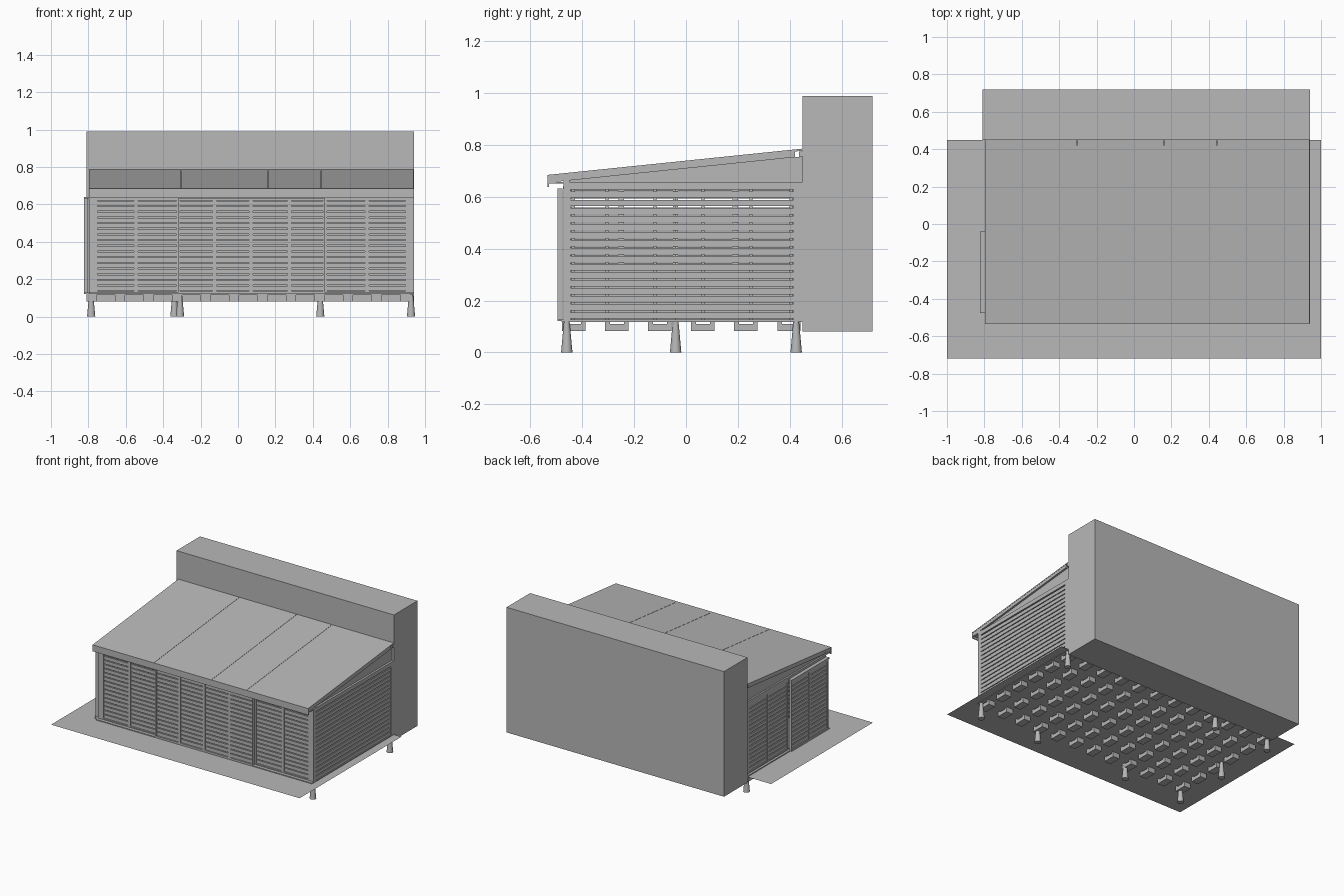
import bpy, bmesh
from mathutils import Matrix, Vector

cube = bpy.data.objects.get("Cube")
if cube:
    bpy.data.objects.remove(cube, do_unlink=True)

grey = bpy.data.materials.new("plain_grey")
grey.use_nodes = True
grey.diffuse_color = (0.48, 0.48, 0.48, 1)
grey.node_tree.nodes["Principled BSDF"].inputs["Base Color"].default_value = grey.diffuse_color


def finish(name, bm):
    bmesh.ops.recalc_face_normals(bm, faces=bm.faces)
    mesh = bpy.data.meshes.new(name)
    bm.to_mesh(mesh)
    bm.free()
    mesh.materials.append(grey)
    obj = bpy.data.objects.new(name, mesh)
    bpy.context.collection.objects.link(obj)
    return obj


def boxes(name, items):
    """One object from boxes given as ((x0, x1), (y0, y1), (z0, z1))."""
    bm = bmesh.new()
    for spans in items:
        mid = Vector([(a + b) / 2 for a, b in spans])
        size = [b - a for a, b in spans]
        bmesh.ops.create_cube(bm, size=1, matrix=Matrix.Translation(mid) @ Matrix.Diagonal((*size, 1)))
    return finish(name, bm)


def side_profile(name, points, x_spans):
    """Extrude a (y, z) outline along x, once for each span."""
    bm = bmesh.new()
    for x0, x1 in x_spans:
        face = bm.faces.new([bm.verts.new((x0, y, z)) for y, z in points])
        new = bmesh.ops.extrude_face_region(bm, geom=[face])["geom"]
        bmesh.ops.translate(bm, vec=(x1 - x0, 0, 0), verts=[v for v in new if isinstance(v, bmesh.types.BMVert)])
    return finish(name, bm)


def louver_panel(name, along_x, span, depth, bottom=0.128, top=0.632, stile=0.01):
    """Framed panel filled with evenly spaced horizontal slats."""
    a, b = span
    mid = sum(depth) / 2
    parts = [((a, a + stile), depth, (bottom, top)), ((b - stile, b), depth, (bottom, top)),
             ((a, b), depth, (top - 0.01, top)), ((a, b), depth, (bottom, bottom + 0.008))]
    step = (top - bottom - 0.018) / 16
    for i in range(16):
        z = bottom + 0.008 + i * step
        parts.append(((a + stile, b - stile), (mid - 0.005, mid + 0.005), (z + 0.003, z + step - 0.003)))
    if not along_x:
        parts = [(d, s, z) for s, d, z in parts]
    return boxes(name, parts)


def roof_z(y):
    return 0.685 + (y + 0.533) * 0.103


# Rear volume
boxes("rear_block", [((-0.81, 0.94), (0.45, 0.72), (0.08, 0.99))])

# Ground sheet and house floor
bm = bmesh.new()
bm.faces.new([bm.verts.new(p) for p in ((-1, -0.72, 0.12), (1, -0.72, 0.12), (1, 0.45, 0.12), (-1, 0.45, 0.12))])
finish("ground_sheet", bm)
boxes("floor_slab", [((-0.81, 0.94), (-0.48, 0.449), (0.117, 0.127))])

# Grid of hollow-topped support blocks below the floor
blocks = []
for i in range(12):
    for j in range(6):
        x = -0.81 + i * 0.1525
        y = -0.478 + j * 0.166
        blocks.append(((x, x + 0.053), (y, y + 0.09), (0.082, 0.109)))
        for s in (0, 0.072):
            blocks.append(((x, x + 0.053), (y + s, y + s + 0.018), (0.109, 0.117)))
boxes("floor_blocks", blocks)

# Tapered round feet
for n, (x, y) in enumerate([(-0.785, -0.46), (-0.31, -0.46), (0.44, -0.46), (0.925, -0.46),
                            (-0.785, -0.04), (-0.785, 0.425), (-0.34, 0.425), (0.925, 0.425)]):
    bm = bmesh.new()
    bmesh.ops.create_cone(bm, cap_ends=True, segments=20, radius1=0.022, radius2=0.011, depth=0.12,
                          matrix=Matrix.Translation((x, y, 0.06)))
    foot = finish(f"foot_{n + 1}", bm)
    for p in foot.data.polygons:
        p.use_smooth = len(p.vertices) == 4

# Corner posts and top beams
walls = (0.127, 0.657)
boxes("corner_posts", [((x, x + 0.035), ys, walls) for x in (-0.797, 0.905)
                       for ys in ((-0.473, -0.445), (0.415, 0.449))])
boxes("top_beams", [((-0.797, 0.94), (-0.473, -0.45), (0.632, 0.672)),
                    ((0.905, 0.94), (-0.445, 0.415), (0.628, 0.657)),
                    ((-0.797, -0.762), (-0.445, 0.415), (0.632, 0.657))])

# Front shutters, the middle ones on an outer track
xs = [-0.762, -0.545, -0.32, -0.125, 0.07, 0.275, 0.465, 0.69, 0.905]
for n in range(8):
    depth = (-0.495, -0.476) if 2 <= n <= 5 else (-0.472, -0.453)
    louver_panel(f"front_shutter_{n + 1}", True, (xs[n], xs[n + 1]), depth)
boxes("front_track", [((-0.797, 0.94), (-0.495, -0.473), (0.122, 0.128))])

# Model-left wall: boards on studs
step = 0.031
boxes("left_wall_boards", [((0.922, 0.938), (-0.445, 0.415), (0.13 + i * step, 0.155 + i * step))
                           for i in range(16)])
boxes("left_wall_studs", [((0.905, 0.922), (y - 0.006, y + 0.006), (0.127, 0.63))
                          for y in (-0.435, -0.305, -0.12, 0.065, 0.25, 0.405)])

# Model-right wall: fixed louvers at the rear, sliding ones in front
for n, (y0, y1, x) in enumerate([(-0.46, -0.25, -0.823), (-0.25, -0.04, -0.823),
                                 (-0.04, 0.19, -0.795), (0.19, 0.415, -0.795)]):
    louver_panel(f"right_shutter_{n + 1}", False, (y0, y1), (x, x + 0.018))
boxes("right_track", [((-0.823, -0.797), (-0.475, -0.04), (0.632, 0.64)),
                      ((-0.823, -0.797), (-0.475, -0.04), (0.122, 0.128))])

# Gable infill under the slope
side_profile("gable_panels", [(-0.47, 0.655), (0.449, 0.655), (0.449, roof_z(0.449) - 0.03),
                              (-0.47, roof_z(-0.47) - 0.03)], [(-0.785, -0.77), (0.91, 0.925)])

# Roof sheets with narrow seams, edge rafters, fascia and soffit
f, b = -0.533, 0.45
seams = [-0.797, -0.303, 0.16, 0.443, 0.94]
side_profile("roof_sheets", [(f, roof_z(f) - 0.008), (b, roof_z(b) - 0.008), (b, roof_z(b)), (f, roof_z(f))],
             [(p + 0.001, q - 0.001) for p, q in zip(seams, seams[1:])])
side_profile("roof_rafters", [(f, roof_z(f) - 0.03), (0.42, roof_z(0.42) - 0.03),
                              (0.42, roof_z(0.42) - 0.008), (f, roof_z(f) - 0.008)],
             [(x - 0.009, x + 0.009) for x in (-0.786, -0.303, 0.16, 0.443, 0.929)])
boxes("front_fascia", [((-0.797, 0.94), (-0.535, -0.528), (0.638, 0.685))])
boxes("front_soffit", [((-0.797, 0.94), (-0.528, -0.45), (0.652, 0.657))])
boxes("rear_purlin", [((-0.797, 0.94), (0.435, 0.449), (0.755, 0.775))])
